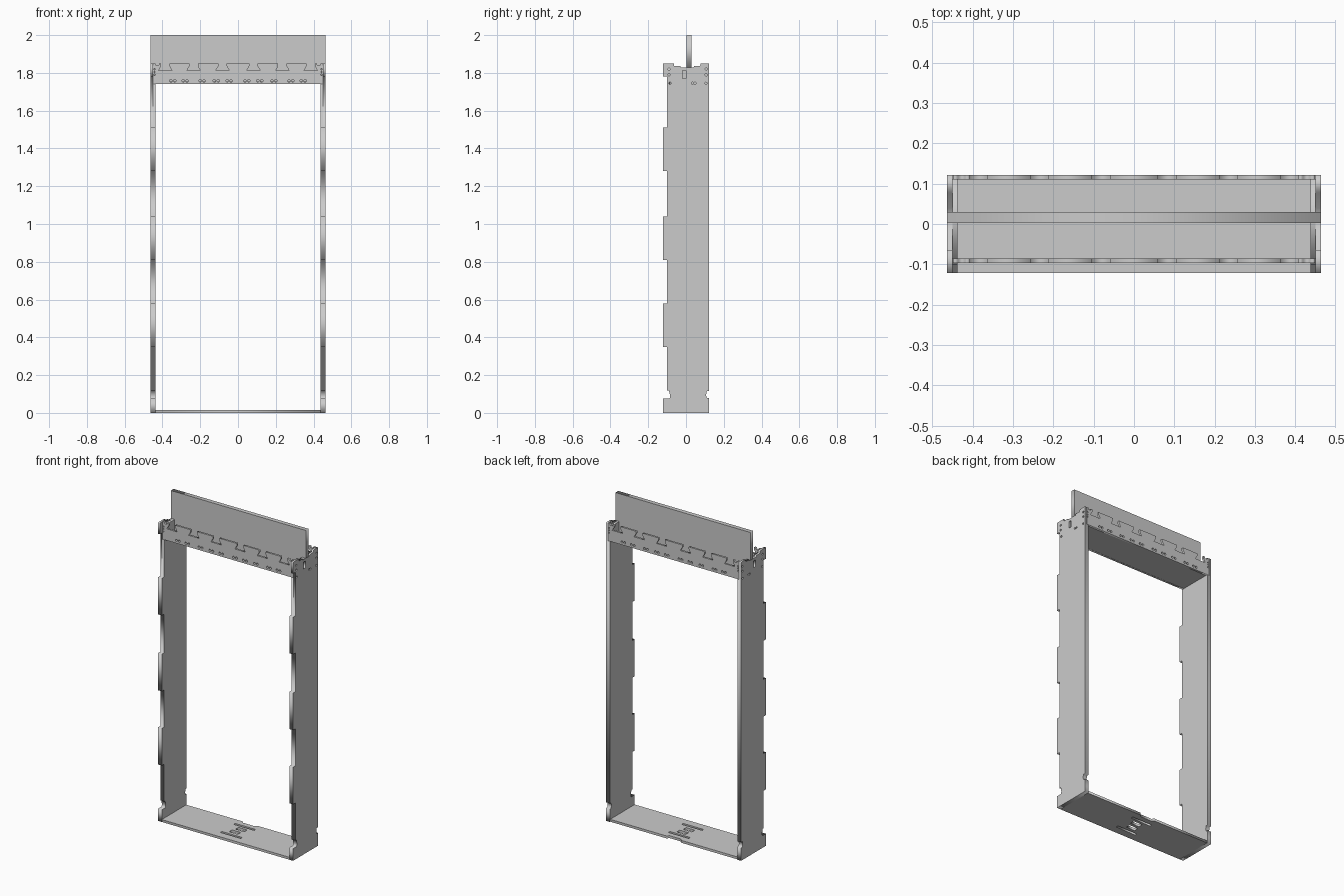
import bpy
import math
from mathutils import Matrix

# Local (u, v, thickness) axes to world axes for each panel direction
FLAT = Matrix.Identity(3)                                # u=x, v=y
FRONT = Matrix(((1, 0, 0), (0, 0, -1), (0, 1, 0)))       # u=x, v=z
SIDE = Matrix(((0, 0, 1), (1, 0, 0), (0, 1, 0)))         # u=y, v=z


def rect(u0, u1, v0, v1):
    return [(u0, v0), (u1, v0), (u1, v1), (u0, v1)]


def circle(u, v, r=0.006, n=12):
    return [(u + r * math.cos(2 * math.pi * i / n),
             v + r * math.sin(2 * math.pi * i / n)) for i in range(n)]


def panel(name, outline, holes, axes, offset0, offset1):
    """Cut a flat board from an outline with holes; offsets are along its normal axis."""
    curve = bpy.data.curves.new(name + "_profile", 'CURVE')
    curve.dimensions = '2D'
    curve.fill_mode = 'BOTH'
    curve.extrude = abs(offset1 - offset0) / 2
    for loop in [outline] + holes:
        s = curve.splines.new('POLY')
        s.points.add(len(loop) - 1)
        for p, (u, v) in zip(s.points, loop):
            p.co = (u, v, 0, 1)
        s.use_cyclic_u = True
    tmp = bpy.data.objects.new(name + "_profile", curve)
    bpy.context.collection.objects.link(tmp)
    dg = bpy.context.evaluated_depsgraph_get()
    mesh = bpy.data.meshes.new_from_object(tmp.evaluated_get(dg))
    bpy.data.objects.remove(tmp)
    mid = (offset0 + offset1) / 2
    move = {id(FLAT): (0, 0, mid), id(FRONT): (0, mid, 0), id(SIDE): (mid, 0, 0)}[id(axes)]
    mesh.transform(Matrix.Translation(move) @ axes.to_4x4())
    mesh.name = name
    obj = bpy.data.objects.new(name, mesh)
    bpy.context.collection.objects.link(obj)
    return obj


# Shared side outline pieces: foot, tabs up the front edge, foot notch at the back
front_edge = [(-0.122, 0), (-0.122, 0.075), (-0.087, 0.075), (-0.084, 0.09),
              (-0.09, 0.118), (-0.1, 0.118)]
for z0, z1 in ((0.35, 0.58), (0.81, 1.04), (1.28, 1.51)):
    front_edge += [(-0.1, z0), (-0.122, z0), (-0.122, z1), (-0.1, z1)]
back_edge = [(0.122, 0.115), (0.11, 0.115), (0.106, 0.095), (0.11, 0.08), (0.122, 0.08), (0.122, 0)]

# Outer layer continues up around the beam, with a dipped top carrying the header board
outer = front_edge + [(-0.1, 1.78), (-0.122, 1.78), (-0.122, 1.85), (-0.065, 1.85), (-0.062, 1.836),
                      (-0.03, 1.836), (-0.027, 1.828), (0.04, 1.828), (0.043, 1.836), (0.075, 1.836),
                      (0.078, 1.85), (0.122, 1.85)] + back_edge
# Inner layer steps back behind the beam boards
inner = front_edge + [(-0.1, 1.74), (-0.085, 1.74), (-0.085, 1.828),
                      (0.11, 1.828), (0.11, 1.74), (0.122, 1.74)] + back_edge
side_holes = [circle(y, z) for y, z in ((-0.085, 1.745), (0.035, 1.745), (0.048, 1.745), (0.105, 1.745),
                                        (-0.09, 1.79), (-0.09, 1.82), (0.107, 1.79), (0.107, 1.82))]
side_holes.append(rect(-0.018, 0.0, 1.77, 1.812))
for sx, tag in ((-1, "left"), (1, "right")):
    panel(f"{tag}_side_outer", outer, side_holes, SIDE, sx * 0.45, sx * 0.463)
    panel(f"{tag}_side_inner", inner, [], SIDE, sx * 0.437, sx * 0.45)

# Beam boards with dovetail sockets along the top
beam = [(-0.449, 1.74), (-0.449, 1.85), (-0.437, 1.85), (-0.435, 1.84), (-0.42, 1.84), (-0.418, 1.85)]
for x in (-0.385, -0.235, -0.082, 0.082, 0.235, 0.385):
    beam += [(x - 0.022, 1.85), (x - 0.022, 1.836), (x - 0.036, 1.812),
             (x + 0.036, 1.812), (x + 0.022, 1.836), (x + 0.022, 1.85)]
beam += [(0.418, 1.85), (0.42, 1.84), (0.435, 1.84), (0.437, 1.85), (0.449, 1.85), (0.449, 1.74)]
beam_holes = [circle(s * x + d, 1.758, 0.007) for x in (0.047, 0.115, 0.19, 0.28, 0.345)
              for s in (-1, 1) for d in (-0.01, 0.01)]
beam_holes += [circle(s * 0.442, z, 0.004) for s in (-1, 1) for z in (1.79, 1.805, 1.82)]
panel("beam_front", beam, beam_holes, FRONT, -0.097, -0.085)
panel("beam_back", beam, beam_holes, FRONT, 0.11, 0.122)

# Beam floor
panel("beam_floor", rect(-0.437, 0.437, -0.085, 0.11), [], FLAT, 1.741, 1.754)

# Header board: full width on top, narrower where it drops between the sides
header = [(-0.463, 2), (-0.463, 1.828), (-0.437, 1.828), (-0.437, 1.754),
          (0.437, 1.754), (0.437, 1.828), (0.463, 1.828), (0.463, 2)]
panel("header_board", header, [], FRONT, 0.003, 0.03)

# Threshold with centre joint slots and a shallow step in the back edge
sill = [(-0.437, -0.122), (0.437, -0.122), (0.437, 0.118), (0.05, 0.118), (0.04, 0.105),
        (-0.04, 0.105), (-0.05, 0.118), (-0.437, 0.118)]
slots = [rect(-0.07, 0.07, -0.073, -0.058), rect(-0.07, 0.07, 0.058, 0.073),
         rect(-0.035, 0.025, -0.037, -0.008), rect(-0.025, 0.035, 0.012, 0.04)]
panel("threshold", sill, slots, FLAT, 0, 0.015)
